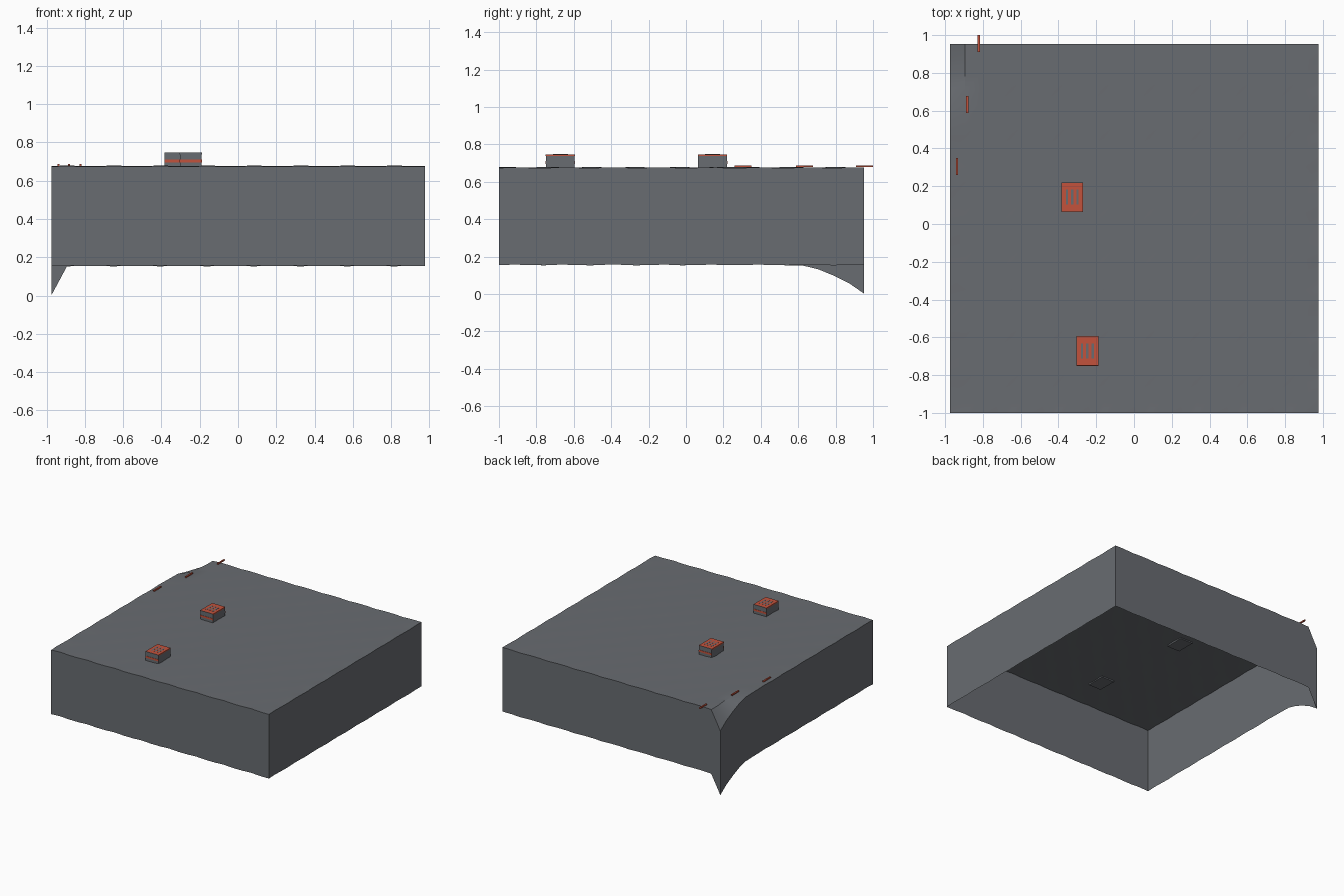
import bpy, bmesh, math
from mathutils import Vector

cube = bpy.data.objects.get("Cube")
if cube:
    bpy.data.objects.remove(cube, do_unlink=True)


def material(name, color):
    m = bpy.data.materials.new(name)
    m.use_nodes = True
    m.diffuse_color = (*color, 1)
    m.node_tree.nodes["Principled BSDF"].inputs["Base Color"].default_value = (*color, 1)
    return m


GREY = material("slate grey", (0.14, 0.15, 0.165))
RED = material("brick red", (0.54, 0.085, 0.045))

N = 24
X0, Y0, SIDE = -0.975, -1.0, 1.953
STEP = SIDE / N
TOP, DEPTH = 0.675, 0.52


def finish(bm, name, mats):
    me = bpy.data.meshes.new(name)
    bm.to_mesh(me)
    bm.free()
    for m in mats:
        me.materials.append(m)
    ob = bpy.data.objects.new(name, me)
    bpy.context.collection.objects.link(ob)
    return ob


def ground_height(i, x, y):
    """Gentle ripples, with the back corner of the first column bent down."""
    wave = math.sin(2 * math.pi * x / 0.244 - 0.5) * math.cos(2 * math.pi * y / 0.26)
    z = TOP + 0.005 * wave
    if i == 0 and y > 0.55:
        z -= 0.155 * ((y - 0.55) / (Y0 + SIDE - 0.55)) ** 2
    return z


# Rippled ground with a skirt hanging from its rim, open underneath
bm = bmesh.new()
grid = []
for i in range(N + 1):
    x = X0 + i * STEP
    grid.append([bm.verts.new((x, Y0 + j * STEP, ground_height(i, x, Y0 + j * STEP)))
                 for j in range(N + 1)])
for i in range(N):
    for j in range(N):
        bm.faces.new((grid[i][j], grid[i + 1][j], grid[i + 1][j + 1], grid[i][j + 1]))
rim = [e for e in bm.edges if e.is_boundary]
skirt = bmesh.ops.extrude_edge_only(bm, edges=rim)["geom"]
lower = [v for v in skirt if isinstance(v, bmesh.types.BMVert)]
bmesh.ops.translate(bm, verts=lower, vec=(0, 0, -DEPTH))
bmesh.ops.recalc_face_normals(bm, faces=bm.faces)
if sum(f.normal.z for f in bm.faces) < 0:
    bmesh.ops.reverse_faces(bm, faces=bm.faces)
ground = finish(bm, "ground_slab", [GREY])
bpy.context.view_layer.objects.active = ground
ground.select_set(True)
bpy.ops.object.shade_smooth_by_angle(angle=math.radians(30))
ground.select_set(False)


def box(name, center, size, mat):
    bm = bmesh.new()
    bmesh.ops.create_cube(bm, size=1)
    bmesh.ops.scale(bm, vec=size, verts=bm.verts)
    bmesh.ops.translate(bm, vec=center, verts=bm.verts)
    return finish(bm, name, [mat])


# Rooftop vent boxes: grey body, red lid with three slots, red side bands
def vent(name, x, y):
    w, d, top = 0.116, 0.156, 0.742
    low = TOP - 0.01
    box(name + "_body", (x, y, (low + top) / 2), (w - 0.002, d - 0.002, top - low), GREY)
    box(name + "_lid", (x, y, top), (w, d - 0.004, 0.009), RED)
    for s in (-1, 1):
        box(name + "_band", (x, y + s * d / 2, 0.703), (w, 0.002, 0.015), RED)
        box(name + "_end_trim", (x, y + s * (d / 2 - 0.001), top), (w, 0.002, 0.009), GREY)
    for k in (-1, 0, 1):
        box(name + "_slot", (x + k * 0.028, y, top + 0.0045), (0.012, 0.08, 0.002), GREY)


vent("back_vent", -0.327, 0.142)
vent("front_vent", -0.247, -0.672)

# Row of small marker bars near the bent corner
for n, (x, y) in enumerate([(-0.937, 0.305), (-0.883, 0.633), (-0.822, 0.955)]):
    box("marker_bar_%d" % (n + 1), (x, y, 0.682), (0.011, 0.09, 0.009), RED)
